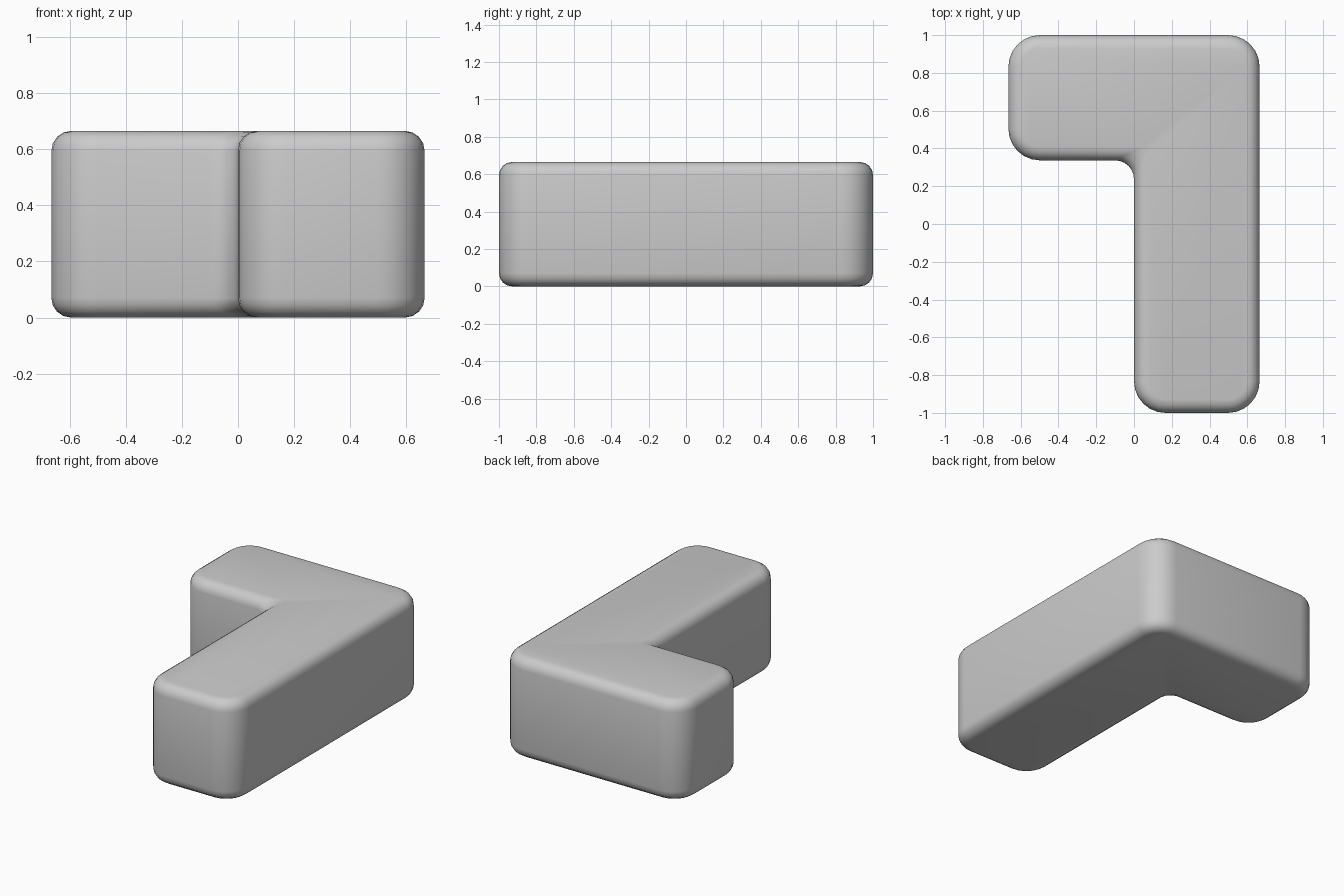
import bpy, bmesh
from math import sin, cos, pi
from mathutils import Vector

if "Cube" in bpy.data.objects:
    bpy.data.objects.remove(bpy.data.objects["Cube"])

HEIGHT = 0.665
EDGE = 0.07          # rounding of the top and bottom rims
CORNER = 0.167       # rounding of the outer upright corners
INNER = 0.10         # rounding of the inner upright corner
W = 0.665

# L-shaped outline, counter-clockwise
OUTLINE = [Vector(p) for p in
           [(-W, 1), (-W, 0.337), (0, 0.337), (0, -1), (W, -1), (W, 1)]]


def outline_ring(inset, steps=6):
    """Outline moved inward by inset, with every corner rounded."""
    points = []
    for i, p in enumerate(OUTLINE):
        a = (p - OUTLINE[i - 1]).normalized()
        b = (OUTLINE[(i + 1) % len(OUTLINE)] - p).normalized()
        convex = a.cross(b) > 0
        radius = (CORNER if convex else INNER) - inset
        corner = p + inset * (Vector((-a.y, a.x)) + Vector((-b.y, b.x)))
        center = corner - a * radius + b * radius
        for k in range(steps + 1):
            t = k / steps * pi / 2
            points.append(center - b * radius * cos(t) + a * radius * sin(t))
    return points


# Rim profile as (inset, height) from the bottom up
arc = [k / 4 * pi / 2 for k in range(5)]
lower = [(EDGE * (1 - sin(t)), EDGE * (1 - cos(t))) for t in arc]
profile = lower + [(d, HEIGHT - z) for d, z in reversed(lower)]

# Rounded L-shaped block
bm = bmesh.new()
rings = [[bm.verts.new((p.x, p.y, z)) for p in outline_ring(d)]
         for d, z in profile]
for low, high in zip(rings, rings[1:]):
    for i in range(len(low)):
        j = (i + 1) % len(low)
        bm.faces.new((low[i], low[j], high[j], high[i]))
bm.faces.new(list(reversed(rings[0])))
bm.faces.new(rings[-1])
bmesh.ops.recalc_face_normals(bm, faces=bm.faces)

mesh = bpy.data.meshes.new("corner_block")
bm.to_mesh(mesh)
bm.free()
block = bpy.data.objects.new("corner_block", mesh)
bpy.context.collection.objects.link(block)
bpy.context.view_layer.objects.active = block
block.select_set(True)
bpy.ops.object.shade_smooth_by_angle(angle=pi / 4)
